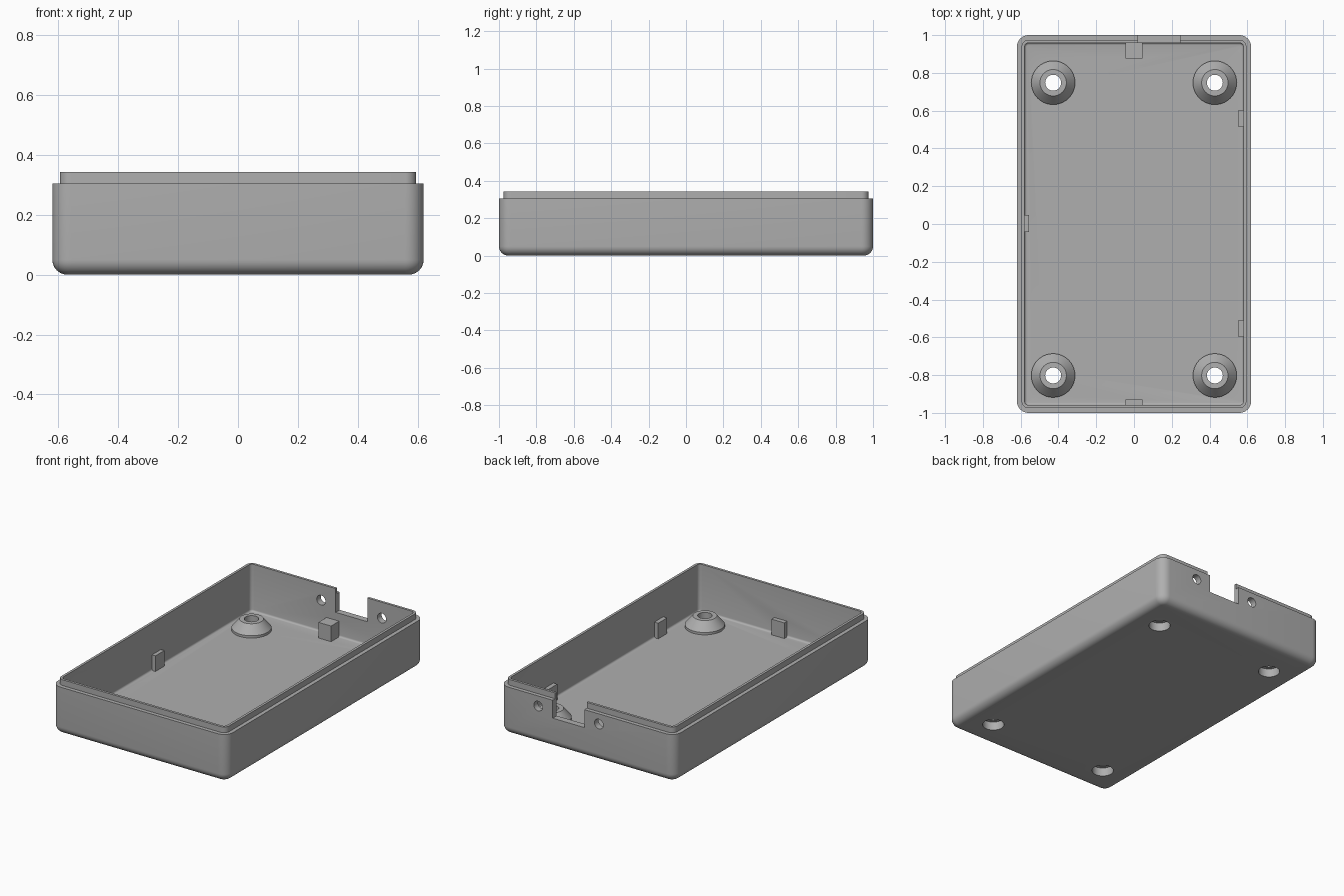
import bpy, bmesh, math

if "Cube" in bpy.data.objects:
    bpy.data.objects.remove(bpy.data.objects["Cube"])

grey = bpy.data.materials.new("plain grey")
grey.diffuse_color = (0.43, 0.43, 0.43, 1)
grey.use_nodes = True
grey.node_tree.nodes["Principled BSDF"].inputs["Base Color"].default_value = grey.diffuse_color

HX, HY = 0.62, 1.0          # half width and half length
FLOOR, RIM, TOP = 0.04, 0.305, 0.342
SEG = 8                     # steps per rounded corner


def make_object(name, bm, material=True):
    bmesh.ops.recalc_face_normals(bm, faces=bm.faces)
    mesh = bpy.data.meshes.new(name)
    bm.to_mesh(mesh)
    bm.free()
    obj = bpy.data.objects.new(name, mesh)
    bpy.context.collection.objects.link(obj)
    if material:
        mesh.materials.append(grey)
    return obj


def rounded_ring(bm, inset, z, radius):
    hx, hy = HX - inset, HY - inset
    verts = []
    for k, (sx, sy) in enumerate([(1, 1), (-1, 1), (-1, -1), (1, -1)]):
        for i in range(SEG + 1):
            a = math.pi / 2 * (k + i / SEG)
            verts.append(bm.verts.new((sx * (hx - radius) + radius * math.cos(a),
                                       sy * (hy - radius) + radius * math.sin(a), z)))
    return verts


def box(name, x0, x1, y0, y1, z0, z1, material=True):
    bm = bmesh.new()
    bmesh.ops.create_cube(bm, size=1)
    for v in bm.verts:
        v.co.x = x1 if v.co.x > 0 else x0
        v.co.y = y1 if v.co.y > 0 else y0
        v.co.z = z1 if v.co.z > 0 else z0
    return make_object(name, bm, material)


def turned(name, x, y, profile, steps=40, material=True):
    """Solid of revolution from (radius, z) pairs, capped at both ends."""
    bm = bmesh.new()
    rings = [[bm.verts.new((x + r * math.cos(2 * math.pi * i / steps),
                            y + r * math.sin(2 * math.pi * i / steps), z))
              for i in range(steps)] for r, z in profile]
    for a, b in zip(rings, rings[1:]):
        for i in range(steps):
            j = (i + 1) % steps
            bm.faces.new((a[i], a[j], b[j], b[i]))
    bm.faces.new(rings[0])
    bm.faces.new(rings[-1])
    return make_object(name, bm, material)


def boolean(obj, other, operation):
    mod = obj.modifiers.new(operation.lower(), 'BOOLEAN')
    mod.operation, mod.object, mod.solver = operation, other, 'EXACT'
    bpy.context.view_layer.objects.active = obj
    bpy.ops.object.modifier_apply(modifier=mod.name)
    bpy.data.objects.remove(other)


# Tray shell: rounded bottom edge, stepped lip, hollow inside with a small floor fillet
R = 0.05
sections = []
for i in range(SEG + 1):
    a = math.pi / 2 * i / SEG
    inset = R * (1 - math.sin(a))
    sections.append((inset, R * (1 - math.cos(a)), 0.062 - inset))
sections += [(0, RIM, 0.062), (0.025, RIM, 0.037), (0.025, TOP, 0.037),
             (0.041, TOP, 0.021)]
for i in range(5):
    a = math.pi / 2 * i / 4
    inset = 0.041 + 0.012 * (1 - math.cos(a))
    sections.append((inset, FLOOR + 0.012 * (1 - math.sin(a)), 0.062 - inset))
bm = bmesh.new()
rings = [rounded_ring(bm, *s) for s in sections]
for a, b in zip(rings, rings[1:]):
    for i in range(len(a)):
        j = (i + 1) % len(a)
        bm.faces.new((a[i], a[j], b[j], b[i]))
bm.faces.new(rings[0])
bm.faces.new(rings[-1])
tray = make_object("tray", bm)

# Tapered screw bosses in the corners, drilled and counterbored from below
for x in (-0.428, 0.428):
    for y in (0.748, -0.802):
        boss = turned("boss", x, y, [(0.116, 0.02), (0.116, 0.055), (0.07, 0.11)])
        boolean(tray, boss, 'UNION')
        drill = turned("boss_drill", x, y, [(0.064, -0.05), (0.064, 0.055),
                                            (0.042, 0.055), (0.042, 0.2)], material=False)
        boolean(tray, drill, 'DIFFERENCE')

# Locating tabs against the walls
W, L, TAB = HX - 0.03, HY - 0.03, 0.14
for name, x0, x1, y0, y1 in [("back_block", -0.045, 0.045, 0.877, L),
                             ("front_tab", -0.045, 0.045, -L, -0.93),
                             ("left_tab", -W, -0.555, -0.043, 0.047),
                             ("right_back_tab", 0.552, W, 0.513, 0.603),
                             ("right_front_tab", 0.552, W, -0.597, -0.507)]:
    boolean(tray, box(name, x0, x1, y0, y1, 0.02, TAB), 'UNION')

# Cable notch in the back wall with a screw hole on either side
boolean(tray, box("notch_cutter", 0.02, 0.244, 0.9, 1.1, 0.19, 0.5, False), 'DIFFERENCE')
for x in (-0.083, 0.347):
    hole = turned("wall_hole", 0, 0, [(0.031, -0.1), (0.031, 0.1)], 32, False)
    hole.rotation_euler.x = math.pi / 2
    hole.location = (x, 1.0, 0.24)
    bpy.context.view_layer.update()
    boolean(tray, hole, 'DIFFERENCE')

# Smooth shading with sharp edges kept
bpy.ops.object.select_all(action='DESELECT')
tray.select_set(True)
bpy.context.view_layer.objects.active = tray
bpy.ops.object.shade_smooth_by_angle(angle=math.radians(30))
